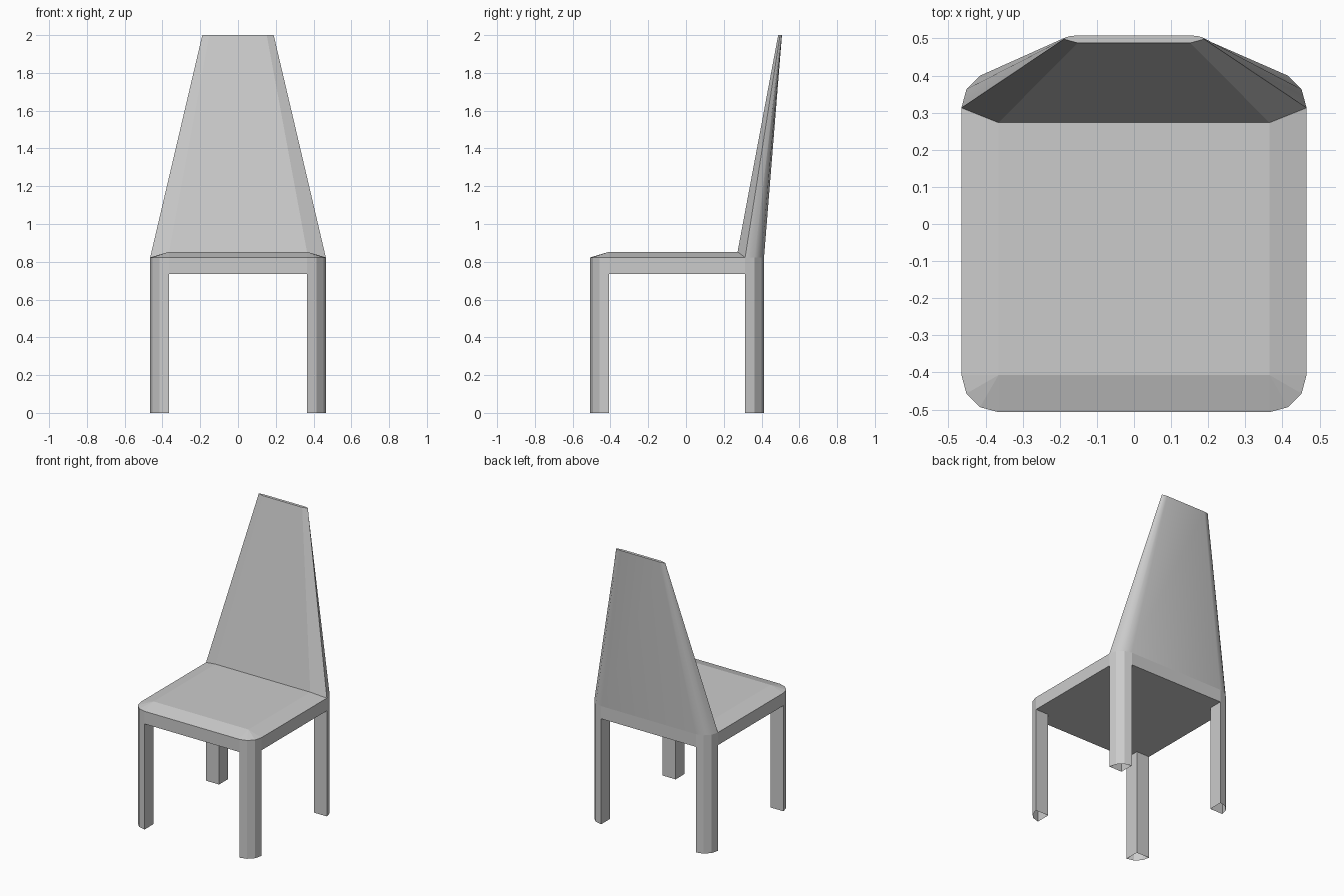
import bpy, bmesh
from math import sin, cos, pi

if "Cube" in bpy.data.objects:
    bpy.data.objects.remove(bpy.data.objects["Cube"])

CX, R = 0.365, 0.10            # corner centre in x, corner radius
YF, YB = -0.407, 0.313         # corner centres in y, front and back
Z_UNDER, Z_RIM, Z_TOP, Z_END = 0.735, 0.823, 0.853, 2.0


def arc(cx, cy, rx, ry):
    """Three-segment quarter round from the side (+x) to the end (y)."""
    return [(cx + rx * cos(i * pi / 6), cy + ry * sin(i * pi / 6)) for i in range(4)]


def flip(pts):
    """Mirror in x and reverse the order."""
    return [(-p[0], *p[1:]) for p in reversed(pts)]


def at(pts, z):
    return [(x, y, z) for x, y in pts]


def walls(lower, upper, closed=True):
    n = len(lower)
    return [[lower[i], lower[(i + 1) % n], upper[(i + 1) % n], upper[i]]
            for i in range(n if closed else n - 1)]


def build(name, polys, smooth=lambda f: False):
    bm = bmesh.new()
    for poly in polys:
        bm.faces.new([bm.verts.new(p) for p in poly])
    bmesh.ops.remove_doubles(bm, verts=bm.verts, dist=0.0001)
    bmesh.ops.recalc_face_normals(bm, faces=bm.faces)
    for f in bm.faces:
        f.smooth = smooth(f)
    me = bpy.data.meshes.new(name)
    bm.to_mesh(me)
    bm.free()
    ob = bpy.data.objects.new(name, me)
    bpy.context.collection.objects.link(ob)
    return ob


front = arc(CX, YF, R, -R)
back = arc(CX, YB, R, R)

# Legs: rounded outer corner, square inner corner, open at the floor
for label, corner, cy in (("front", front, YF), ("back", back, YB)):
    right = [(CX, cy)] + corner
    for side, prof in (("right", right), ("left", flip(right))):
        build(f"{label}_leg_{side}", walls(at(prof, 0), at(prof, Z_UNDER)))

# Seat: rounded apron, bevelled top, underside notched around the legs
outline = flip(front) + back + flip(back)
outline = back + flip(back) + [(-x, y) for x, y in front] + front[::-1]
polys = walls(at(outline, Z_UNDER), at(outline, Z_RIM))
notch = lambda c, cy: [c[0], (CX, cy), c[-1]]
b, f = notch(back, YB), notch(front, YF)
polys.append(at(b + flip(b) + [(-x, y) for x, y in f] + f[::-1], Z_UNDER))
FOOT = (CX, 0.273, Z_TOP)      # where the seat top meets the backrest
seat_front = (CX, YF, Z_TOP)
rim = at(front, Z_RIM)
half = [[rim[i], rim[i + 1], seat_front] for i in range(3)]
half.append([rim[0], (*back[0], Z_RIM), FOOT, seat_front])
polys += half + [flip(p) for p in half]
polys.append([rim[3], seat_front] + flip([rim[3], seat_front]))
polys.append([FOOT, seat_front] + flip([FOOT, seat_front]))
build("seat", polys)

# Backrest: tapering loft from the rear seat rim to a thin top
base = [FOOT] + at(back, Z_RIM)
tip = at([(0.152, 0.488)] + arc(0.152, 0.498, 0.037, 0.01), Z_END)
base += flip(base)
tip += flip(tip)
build("backrest", walls(base, tip) + [tip],
      smooth=lambda f: f.normal.y > 0.2)
